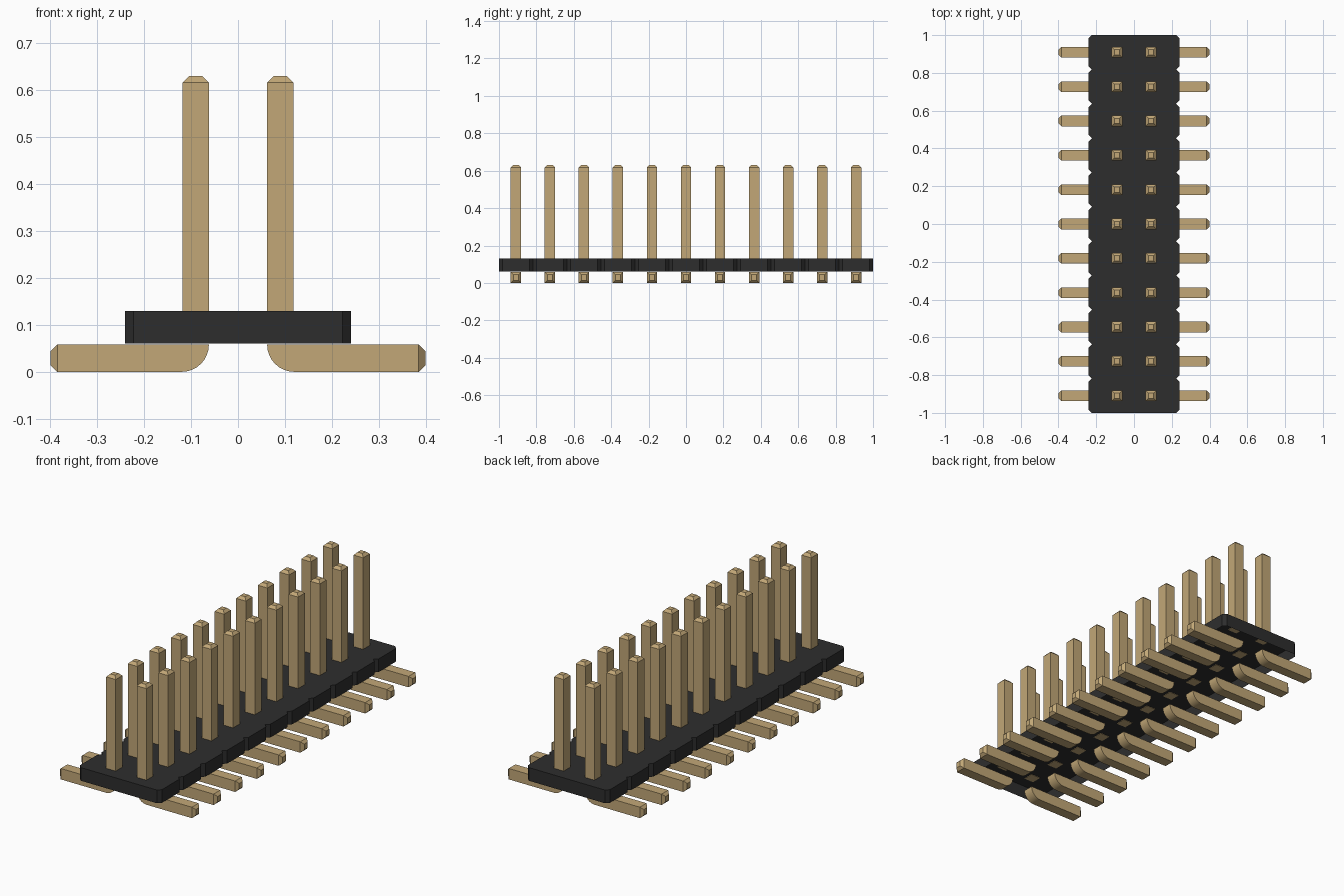
import bpy
import bmesh
import math

if "Cube" in bpy.data.objects:
    bpy.data.objects.remove(bpy.data.objects["Cube"], do_unlink=True)

COUNT = 11                # pins per row
PITCH = 2 / COUNT
ROW_X = 0.09              # distance of each row from the middle
HALF = 0.028              # half thickness of the square wire
BODY_X, BODY_LOW, BODY_TOP, CHAMFER = 0.241, 0.06, 0.13, 0.018


def make_material(name, rgb):
    mat = bpy.data.materials.new(name)
    mat.use_nodes = True
    mat.diffuse_color = (*rgb, 1)
    bsdf = mat.node_tree.nodes["Principled BSDF"]
    bsdf.inputs["Base Color"].default_value = (*rgb, 1)
    return mat


def make_object(name, bm, mat):
    mesh = bpy.data.meshes.new(name)
    bm.to_mesh(mesh)
    bm.free()
    mesh.materials.append(mat)
    obj = bpy.data.objects.new(name, mesh)
    bpy.context.collection.objects.link(obj)
    return obj


def ring(bm, points):
    return [bm.verts.new(p) for p in points]


def bridge(bm, a, b):
    for i in range(len(a)):
        j = (i + 1) % len(a)
        bm.faces.new((a[i], a[j], b[j], b[i]))


def square(h, z):
    return [(-h, -h, z), (h, -h, z), (h, h, z), (-h, h, z)]


gold = make_material("brass gold", (0.54, 0.39, 0.185))
black = make_material("black plastic", (0.027, 0.027, 0.027))

# Housing: a notched outline raised into a cap, open underneath
side = []
for i in range(COUNT):
    low = -1 + i * PITCH
    high = low + PITCH
    side += [(BODY_X - CHAMFER, low), (BODY_X, low + CHAMFER),
             (BODY_X, high - CHAMFER)]
side.append((BODY_X - CHAMFER, 1))
outline = side + [(-x, -y) for x, y in side]
bm = bmesh.new()
bottom = ring(bm, [(x, y, BODY_LOW) for x, y in outline])
top = ring(bm, [(x, y, BODY_TOP) for x, y in outline])
bridge(bm, bottom, top)
bm.faces.new(top)
make_object("housing", bm, black)

# Upright pin: square post with a tapered tip
bm = bmesh.new()
rings = [ring(bm, square(h, z)) for h, z in
         ((HALF, BODY_TOP - 0.002), (HALF, 0.616), (0.014, 0.63))]
for a, b in zip(rings, rings[1:]):
    bridge(bm, a, b)
bm.faces.new(rings[0][::-1])
bm.faces.new(rings[-1])
pin = make_object("pin", bm, gold)

# Foot: rounded heel, straight bar and tapered end, pointing to +x
thick = 0.058
heel = ROW_X - HALF
profile = [(heel + thick * (1 - math.cos(a)), thick * (1 - math.sin(a)))
           for a in (k * math.pi / 16 for k in range(9))]
profile += [(0.385, 0), (0.385, thick)]
bm = bmesh.new()
front = ring(bm, [(x, -HALF, z) for x, z in profile])
back = ring(bm, [(x, HALF, z) for x, z in profile])
n = len(profile)
for i in range(n):
    j = (i + 1) % n
    if i != n - 2:        # the end is closed by the taper instead
        bm.faces.new((front[j], front[i], back[i], back[j]))
bm.faces.new(front)
bm.faces.new(back[::-1])
end = [front[-2], back[-2], back[-1], front[-1]]
tip = ring(bm, [(0.399, y, thick / 2 + z) for y, z in
                ((-0.014, -0.015), (0.014, -0.015), (0.014, 0.015), (-0.014, 0.015))])
bridge(bm, end, tip)
bm.faces.new(tip)
bmesh.ops.recalc_face_normals(bm, faces=bm.faces)
foot = make_object("foot", bm, gold)
bpy.ops.object.select_all(action="DESELECT")
foot.select_set(True)
bpy.context.view_layer.objects.active = foot
bpy.ops.object.shade_smooth_by_angle(angle=math.radians(25))

# Repeat pin and foot along both rows
for sign, label in ((1, "left"), (-1, "right")):
    for i in range(COUNT):
        y = (i - (COUNT - 1) / 2) * PITCH
        for part, x in ((pin, sign * ROW_X), (foot, 0)):
            item = bpy.data.objects.new(f"{label}_{part.name}_{i + 1}", part.data)
            item.location = (x, y, 0)
            if sign < 0:
                item.rotation_euler.z = math.pi
            bpy.context.collection.objects.link(item)
for part in (pin, foot):
    bpy.data.objects.remove(part, do_unlink=True)
